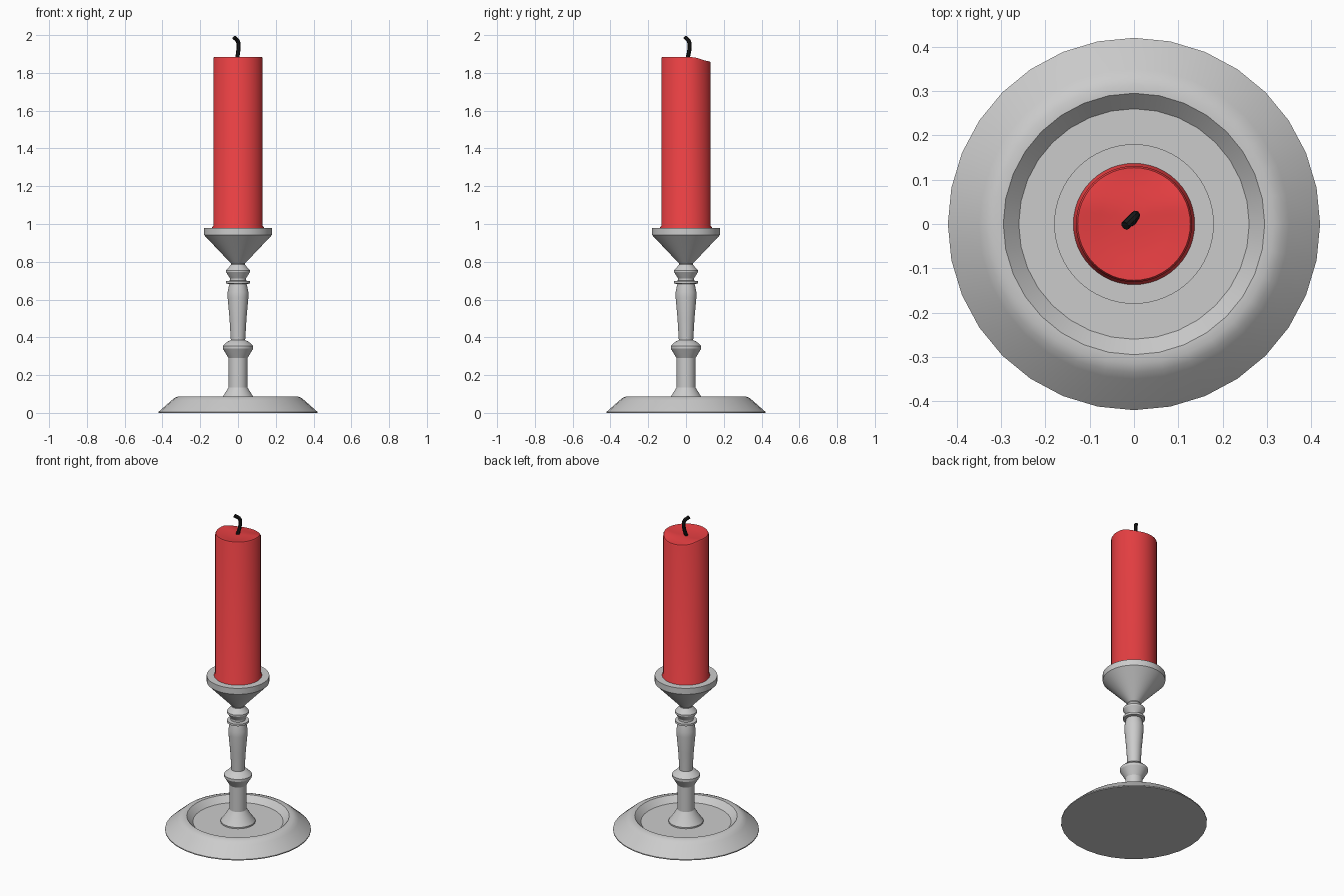
import bpy, bmesh, math

if "Cube" in bpy.data.objects:
    bpy.data.objects.remove(bpy.data.objects["Cube"])


def finish(obj, angle=30, color=None):
    """Smooth shading with sharp edges kept, optional colour."""
    bpy.ops.object.select_all(action='DESELECT')
    obj.select_set(True)
    bpy.context.view_layer.objects.active = obj
    bpy.ops.object.shade_smooth_by_angle(angle=math.radians(angle))
    if color:
        mat = bpy.data.materials.new(obj.name + "_material")
        mat.diffuse_color = (*color, 1)
        mat.use_nodes = True
        mat.node_tree.nodes["Principled BSDF"].inputs["Base Color"].default_value = mat.diffuse_color
        obj.data.materials.append(mat)


def lathe(name, profile, sides, angle=30, color=None, shape=None):
    """Revolve (radius, height) points around z; both ends are capped."""
    bm = bmesh.new()
    rings = []
    for r, z in profile:
        ring = []
        for i in range(sides):
            a = 2 * math.pi * i / sides
            ring.append(bm.verts.new((r * math.cos(a), r * math.sin(a), z)))
        rings.append(ring)
    for low, high in zip(rings, rings[1:]):
        for i in range(sides):
            j = (i + 1) % sides
            bm.faces.new((low[i], low[j], high[j], high[i]))
    bm.faces.new(rings[0][::-1])
    bm.faces.new(rings[-1])
    if shape:
        for v in bm.verts:
            shape(v.co)
    mesh = bpy.data.meshes.new(name)
    bm.to_mesh(mesh)
    bm.free()
    obj = bpy.data.objects.new(name, mesh)
    bpy.context.collection.objects.link(obj)
    finish(obj, angle, color)
    return obj


# Dished base
lathe("base", [(0.42, 0), (0.42, 0.006), (0.35, 0.068), (0.335, 0.08),
               (0.315, 0.088), (0.295, 0.088), (0.26, 0.052)], 32)

# Turned stem
lathe("stem", [(0.10, 0.045), (0.10, 0.06), (0.078, 0.09), (0.05, 0.135),
               (0.05, 0.29), (0.08, 0.34), (0.08, 0.355), (0.055, 0.378),
               (0.038, 0.385), (0.045, 0.50), (0.055, 0.61), (0.055, 0.64),
               (0.046, 0.682), (0.063, 0.685), (0.063, 0.698), (0.042, 0.70),
               (0.042, 0.712), (0.063, 0.745), (0.063, 0.755),
               (0.036, 0.785), (0.036, 0.80)], 32)

# Conical cup holding the candle
lathe("cup", [(0.036, 0.79), (0.18, 0.942), (0.18, 0.98)], 64)


# Candle, with its rim melted down towards the back
def melt(co):
    if co.z > 1.8:
        t = min(max((co.y - 0.03) / 0.10, 0), 1)
        co.z -= 0.022 * t * t * (3 - 2 * t)


lathe("candle", [(0.137, 0.975), (0.137, 0.982), (0.131, 0.99), (0.131, 1.876),
                 (0.127, 1.883), (0.11, 1.881), (0.08, 1.876), (0.05, 1.873),
                 (0.02, 1.872), (0.004, 1.872)], 48, 40, (0.8, 0.05, 0.055), melt)

# Bent wick
curve = bpy.data.curves.new("wick", 'CURVE')
curve.dimensions = '3D'
curve.bevel_depth = 0.011
curve.bevel_resolution = 2
curve.resolution_u = 5
curve.use_fill_caps = True
spline = curve.splines.new('BEZIER')
points = [(-0.008, 0.003, 1.86), (0.002, 0.018, 1.925),
          (0.0, 0.016, 1.965), (-0.02, -0.004, 1.988)]
spline.bezier_points.add(len(points) - 1)
for bp, co in zip(spline.bezier_points, points):
    bp.co = co
    bp.handle_left_type = bp.handle_right_type = 'AUTO'
wick = bpy.data.objects.new("wick", curve)
bpy.context.collection.objects.link(wick)
bpy.ops.object.select_all(action='DESELECT')
wick.select_set(True)
bpy.context.view_layer.objects.active = wick
bpy.ops.object.convert(target='MESH')
finish(bpy.context.view_layer.objects.active, 40, (0.01, 0.01, 0.01))
